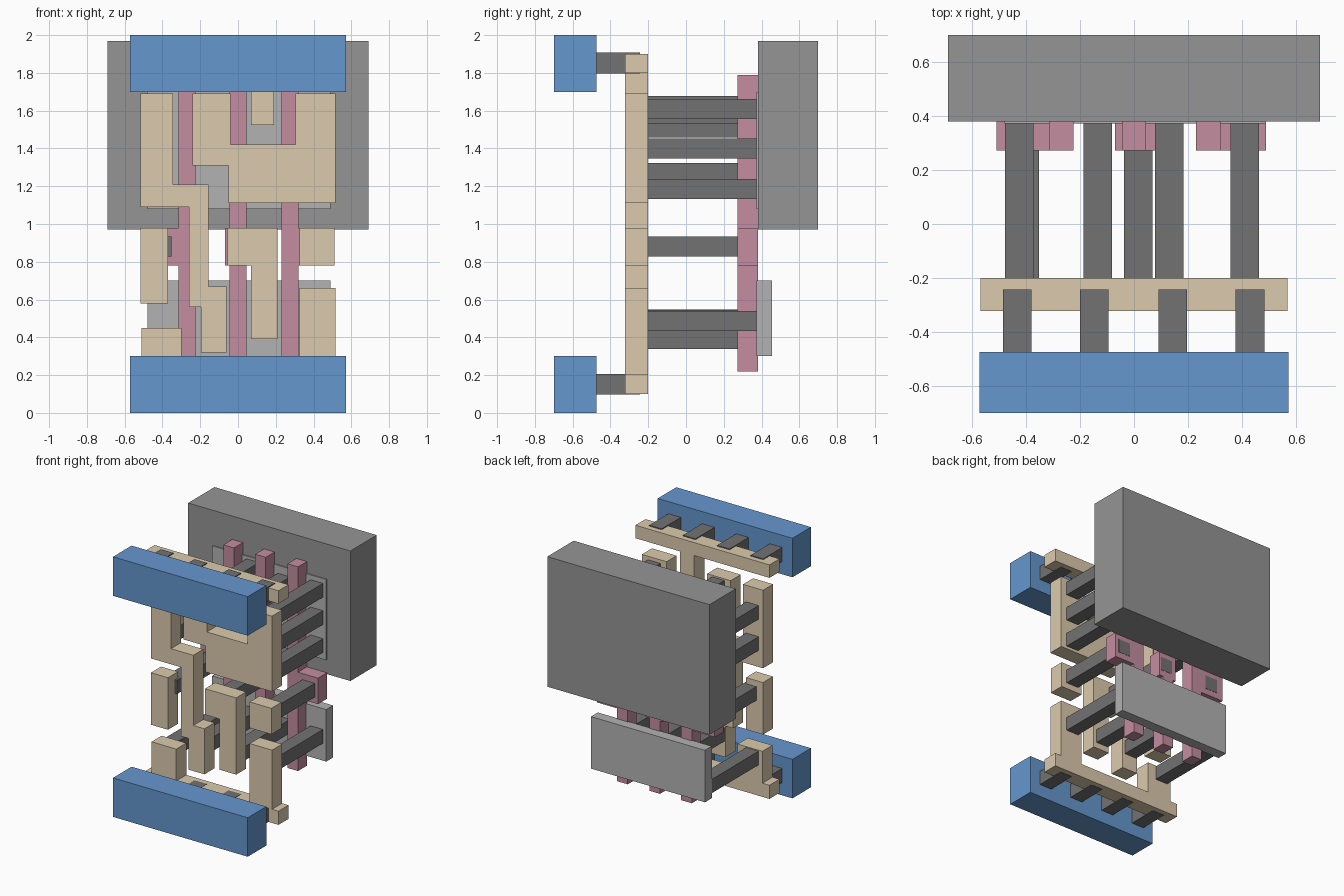
import bpy
import bmesh


def material(name, rgb):
    m = bpy.data.materials.new(name)
    m.diffuse_color = (*rgb, 1)
    return m


BLUE = material("blue", (0.13, 0.31, 0.62))
TAN = material("tan", (0.72, 0.60, 0.42))
PINK = material("pink", (0.55, 0.27, 0.35))
DARK = material("dark_grey", (0.17, 0.17, 0.17))
MID = material("mid_grey", (0.30, 0.30, 0.30))
LIGHT = material("light_grey", (0.45, 0.45, 0.45))


def plate(name, outline, y0, y1, mat):
    """Extrude an (x, z) outline from y0 to y1."""
    bm = bmesh.new()
    face = bm.faces.new([bm.verts.new((x, y0, z)) for x, z in outline])
    ext = bmesh.ops.extrude_face_region(bm, geom=[face])
    verts = [g for g in ext["geom"] if isinstance(g, bmesh.types.BMVert)]
    bmesh.ops.translate(bm, verts=verts, vec=(0, y1 - y0, 0))
    bmesh.ops.recalc_face_normals(bm, faces=bm.faces)
    me = bpy.data.meshes.new(name)
    bm.to_mesh(me)
    bm.free()
    me.materials.append(mat)
    ob = bpy.data.objects.new(name, me)
    bpy.context.collection.objects.link(ob)
    return ob


def block(name, x0, x1, z0, z1, y0, y1, mat):
    return plate(name, [(x0, z0), (x1, z0), (x1, z1), (x0, z1)], y0, y1, mat)


# Back slabs
block("well_slab", -0.69, 0.69, 0.97, 1.97, 0.38, 0.70, MID)
block("upper_diffusion", -0.48, 0.49, 1.08, 1.70, 0.372, 0.455, LIGHT)
block("lower_diffusion", -0.48, 0.49, 0.30, 0.70, 0.372, 0.455, LIGHT)

# Gate strips, each widened into a pad at mid height
for i, (x0, x1, p0, p1) in enumerate([(-0.315, -0.225, -0.51, -0.225),
                                      (-0.045, 0.045, -0.07, 0.08),
                                      (0.23, 0.32, 0.23, 0.49)]):
    outline = [(x0, 0.22), (x1, 0.22), (x1, 0.78)]
    outline += [(p1, 0.78), (p1, 0.98)] if p1 > x1 else []
    outline += [(x1, 0.98), (x1, 1.79), (x0, 1.79)]
    outline += [(x0, 0.98), (p0, 0.98), (p0, 0.78), (x0, 0.78)] if p0 < x0 else []
    plate(f"gate_strip_{i + 1}", outline, 0.272, 0.38, PINK)

# Contact posts between back layers and wiring (centre x, centre z)
CONTACTS = [
    (-0.425, 1.27), (-0.425, 1.51), (-0.135, 1.40), (-0.135, 1.625), (0.13, 1.585),
    (0.41, 1.185), (0.41, 1.40), (0.41, 1.61),
    (-0.425, 0.39), (-0.135, 0.495), (0.13, 0.49), (0.41, 0.487),
    (-0.405, 0.88), (0.015, 0.88), (0.41, 0.88),
]
for x, z in CONTACTS:
    y1 = 0.382 if z == 0.88 else 0.374
    block("contact_post", x - 0.053, x + 0.053, z - 0.053, z + 0.053, -0.24, y1, DARK)

# Wiring traces
Y = (-0.322, -0.20)
plate("snake_trace", [(-0.515, 1.69), (-0.345, 1.69), (-0.345, 1.21), (-0.155, 1.21),
                      (-0.155, 0.67), (-0.06, 0.67), (-0.06, 0.32), (-0.195, 0.32),
                      (-0.195, 0.56), (-0.26, 0.56), (-0.26, 1.09), (-0.515, 1.09)], *Y, TAN)
plate("broad_trace", [(-0.24, 1.69), (-0.04, 1.69), (-0.04, 1.42), (0.305, 1.42),
                      (0.305, 1.69), (0.515, 1.69), (0.515, 1.11), (-0.05, 1.11),
                      (-0.05, 1.31), (-0.24, 1.31)], *Y, TAN)
plate("hook_trace", [(-0.055, 0.98), (0.21, 0.98), (0.21, 0.39), (0.07, 0.39),
                     (0.07, 0.78), (-0.055, 0.78)], *Y, TAN)
block("left_trace", -0.515, -0.37, 0.58, 0.98, *Y, TAN)
block("right_trace", 0.325, 0.51, 0.78, 0.98, *Y, TAN)

# Rail traces with their stubs
plate("upper_rail_trace", [(-0.57, 1.80), (0.07, 1.80), (0.07, 1.525), (0.19, 1.525),
                           (0.19, 1.80), (0.57, 1.80), (0.57, 1.90), (-0.57, 1.90)], *Y, TAN)
plate("lower_rail_trace", [(-0.57, 0.10), (0.57, 0.10), (0.57, 0.205), (0.515, 0.205),
                           (0.515, 0.66), (0.325, 0.66), (0.325, 0.205), (-0.30, 0.205),
                           (-0.30, 0.45), (-0.51, 0.45), (-0.51, 0.205), (-0.57, 0.205)],
      *Y, TAN)

# Front power bars and the posts joining them to the rails
for label, z0 in (("lower", 0.0), ("upper", 1.70)):
    block(f"{label}_power_bar", -0.573, 0.573, z0, z0 + 0.30, -0.70, -0.475, BLUE)
    for x in (-0.433, -0.147, 0.143, 0.43):
        block(f"{label}_bar_post", x - 0.053, x + 0.053, z0 + 0.098, z0 + 0.207,
              -0.50, -0.243, DARK)
